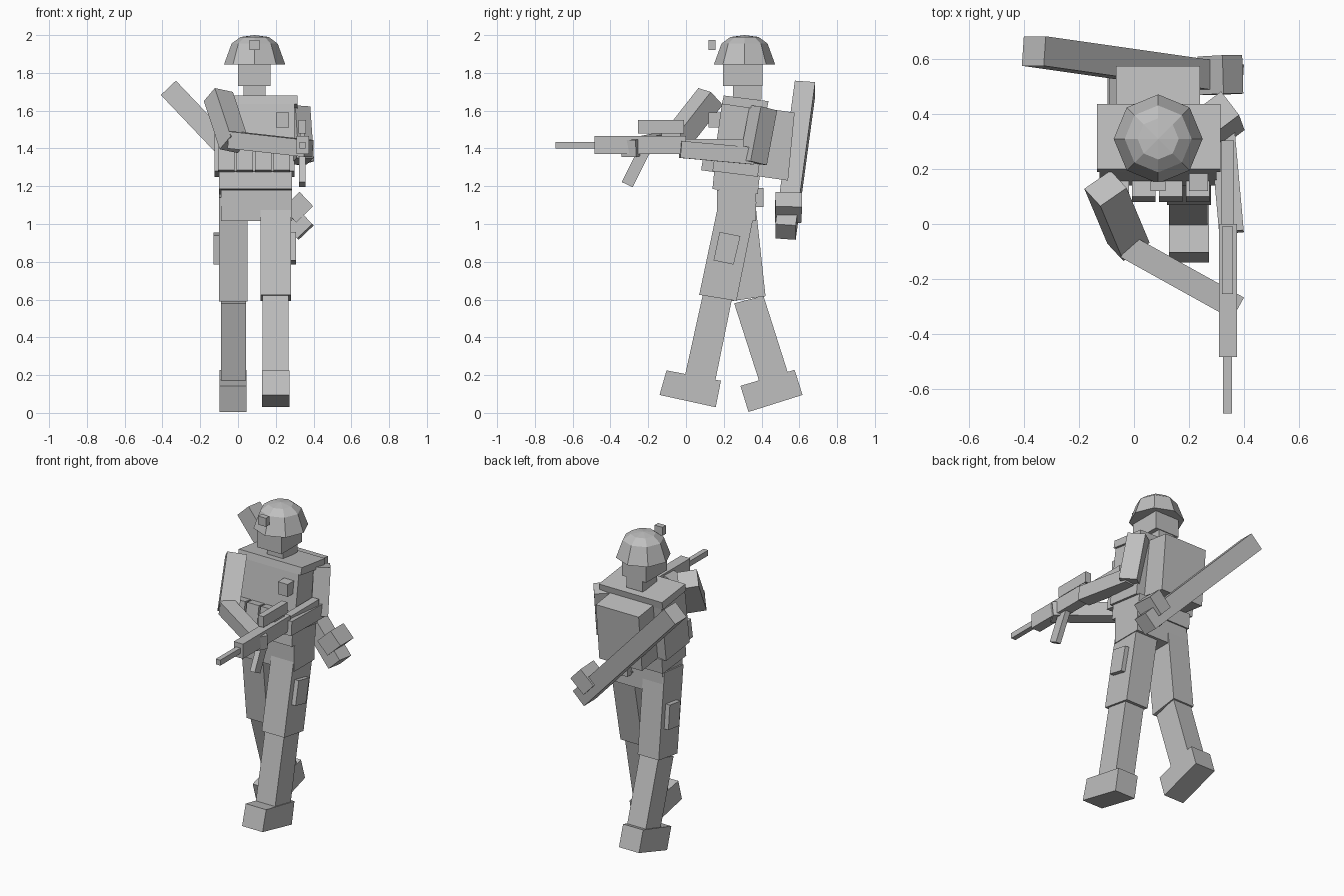
import bpy, bmesh, math
from mathutils import Vector, Matrix

mat = bpy.data.materials.new("plain_grey")
mat.diffuse_color = (0.52, 0.52, 0.52, 1)


def finish(name, bm):
    bmesh.ops.recalc_face_normals(bm, faces=bm.faces)
    me = bpy.data.meshes.new(name)
    bm.to_mesh(me)
    bm.free()
    me.materials.append(mat)
    ob = bpy.data.objects.new(name, me)
    bpy.context.collection.objects.link(ob)
    return ob


def slab(name, x0, x1, yz):
    """Side profile in (y, z), extruded from x0 to x1."""
    bm = bmesh.new()
    a = [bm.verts.new((x0, y, z)) for y, z in yz]
    b = [bm.verts.new((x1, y, z)) for y, z in yz]
    bm.faces.new(a)
    bm.faces.new(b[::-1])
    n = len(yz)
    for i in range(n):
        j = (i + 1) % n
        bm.faces.new((a[i], b[i], b[j], a[j]))
    return finish(name, bm)


def box(name, x0, x1, y0, y1, z0, z1):
    return slab(name, x0, x1, [(y0, z0), (y1, z0), (y1, z1), (y0, z1)])


def beam(name, p0, p1, w, h, ref):
    """Box along p0-p1; w is measured along ref, h across it."""
    p0, p1 = Vector(p0), Vector(p1)
    d = (p1 - p0).normalized()
    u = Vector(ref)
    u = (u - d * u.dot(d)).normalized()
    v = d.cross(u)
    m = Matrix((u, v, d)).transposed().to_4x4()
    m.translation = (p0 + p1) / 2
    bm = bmesh.new()
    bmesh.ops.create_cube(bm, size=1, matrix=m @ Matrix.Diagonal((w, h, (p1 - p0).length, 1)))
    return finish(name, bm)


# Helmet: eight-sided stacked rings
bm = bmesh.new()
rings = []
for r, z in ((0.162, 1.845), (0.122, 1.955), (0.075, 1.99)):
    rings.append([bm.verts.new((0.088 + r * math.cos(k * math.pi / 4),
                                0.31 + r * math.sin(k * math.pi / 4), z)) for k in range(8)])
for lo, hi in zip(rings, rings[1:]):
    for k in range(8):
        j = (k + 1) % 8
        bm.faces.new((lo[k], lo[j], hi[j], hi[k]))
tip = bm.verts.new((0.088, 0.31, 2.0))
for k in range(8):
    bm.faces.new((rings[-1][k], rings[-1][(k + 1) % 8], tip))
bm.faces.new(rings[0][::-1])
finish("helmet", bm)
box("helmet_lamp", 0.06, 0.115, 0.12, 0.155, 1.92, 1.975)

# Head and neck
box("head", 0.0, 0.172, 0.195, 0.405, 1.73, 1.86)
box("neck", 0.03, 0.145, 0.25, 0.40, 1.66, 1.735)

# Torso, leaning slightly
slab("shoulder_plate", -0.135, 0.315, [(0.20, 1.68), (0.437, 1.65), (0.427, 1.60), (0.19, 1.635)])
slab("chest", -0.125, 0.30, [(0.19, 1.635), (0.427, 1.605), (0.38, 1.25), (0.14, 1.28)])
slab("waist", -0.10, 0.285, [(0.15, 1.285), (0.39, 1.255), (0.38, 1.16), (0.14, 1.185)])
box("pelvis", -0.09, 0.285, 0.165, 0.37, 1.015, 1.18)
for i in range(4):
    x = -0.062 + i * 0.098
    slab("chest_pouch", x - 0.043, x + 0.043,
         [(0.10, 1.41), (0.17, 1.40), (0.15, 1.275), (0.08, 1.285)])
box("chest_patch", 0.20, 0.27, 0.12, 0.19, 1.51, 1.59)
box("belt_pouch", 0.13, 0.25, 0.36, 0.41, 1.09, 1.19)
slab("backpack", -0.065, 0.24, [(0.39, 1.615), (0.575, 1.59), (0.54, 1.23), (0.365, 1.255)])

# Forward leg
slab("front_thigh", 0.12, 0.28, [(0.183, 1.16), (0.373, 1.115), (0.267, 0.593), (0.07, 0.625)])
slab("front_shin", 0.13, 0.267, [(0.09, 0.63), (0.243, 0.60), (0.155, 0.17), (-0.005, 0.20)])
slab("front_boot", 0.127, 0.273, [(-0.103, 0.225), (0.185, 0.17), (0.157, 0.03), (-0.14, 0.095)])
slab("front_thigh_pouch", 0.27, 0.308, [(0.178, 0.958), (0.288, 0.936), (0.252, 0.785), (0.146, 0.808)])

# Trailing leg
slab("back_thigh", -0.10, 0.05, [(0.168, 1.14), (0.362, 1.16), (0.421, 0.618), (0.23, 0.59)])
slab("back_shin", -0.09, 0.042, [(0.255, 0.58), (0.41, 0.62), (0.54, 0.21), (0.39, 0.16)])
slab("back_boot", -0.097, 0.046, [(0.288, 0.143), (0.575, 0.228), (0.617, 0.095), (0.331, 0.005)])
slab("back_thigh_pouch", -0.13, -0.095, [(0.24, 0.94), (0.35, 0.955), (0.365, 0.80), (0.255, 0.785)])

# Supporting arm, reaching across to the handguard
beam("support_upper_arm", (-0.104, 0.13, 1.675), (-0.02, -0.07, 1.42), 0.118, 0.11, (0.8, 0.6, -0.13))
beam("support_forearm", (-0.03, -0.08, 1.445), (0.375, -0.305, 1.40), 0.09, 0.09, (0, 0, 1))

# Trigger arm
beam("trigger_upper_arm", (0.31, 0.41, 1.615), (0.33, 0.355, 1.325), 0.11, 0.10, (0.6, -0.8, 0))
beam("trigger_forearm", (0.32, 0.36, 1.36), (0.355, -0.03, 1.395), 0.09, 0.09, (0, 0, 1))

# Rifle
box("rifle_body", 0.31, 0.375, -0.485, 0.0, 1.37, 1.465)
box("rifle_stock", 0.317, 0.365, 0.0, 0.305, 1.375, 1.45)
box("rifle_barrel", 0.325, 0.357, -0.69, -0.485, 1.40, 1.435)
box("rifle_sight", 0.32, 0.36, -0.255, -0.01, 1.48, 1.55)
box("sight_mount", 0.328, 0.352, -0.13, -0.03, 1.46, 1.485)
slab("rifle_magazine", 0.322, 0.357, [(-0.262, 1.38), (-0.19, 1.38), (-0.283, 1.195), (-0.34, 1.222)])

# Launcher tube slung diagonally across the back
beam("back_tube", (-0.365, 0.63, 1.717), (0.357, 0.527, 0.958), 0.108, 0.11, (0, 1, 0))
beam("tube_grip", (0.27, 0.54, 1.045), (0.36, 0.545, 1.13), 0.14, 0.105, (0, 1, 0))
